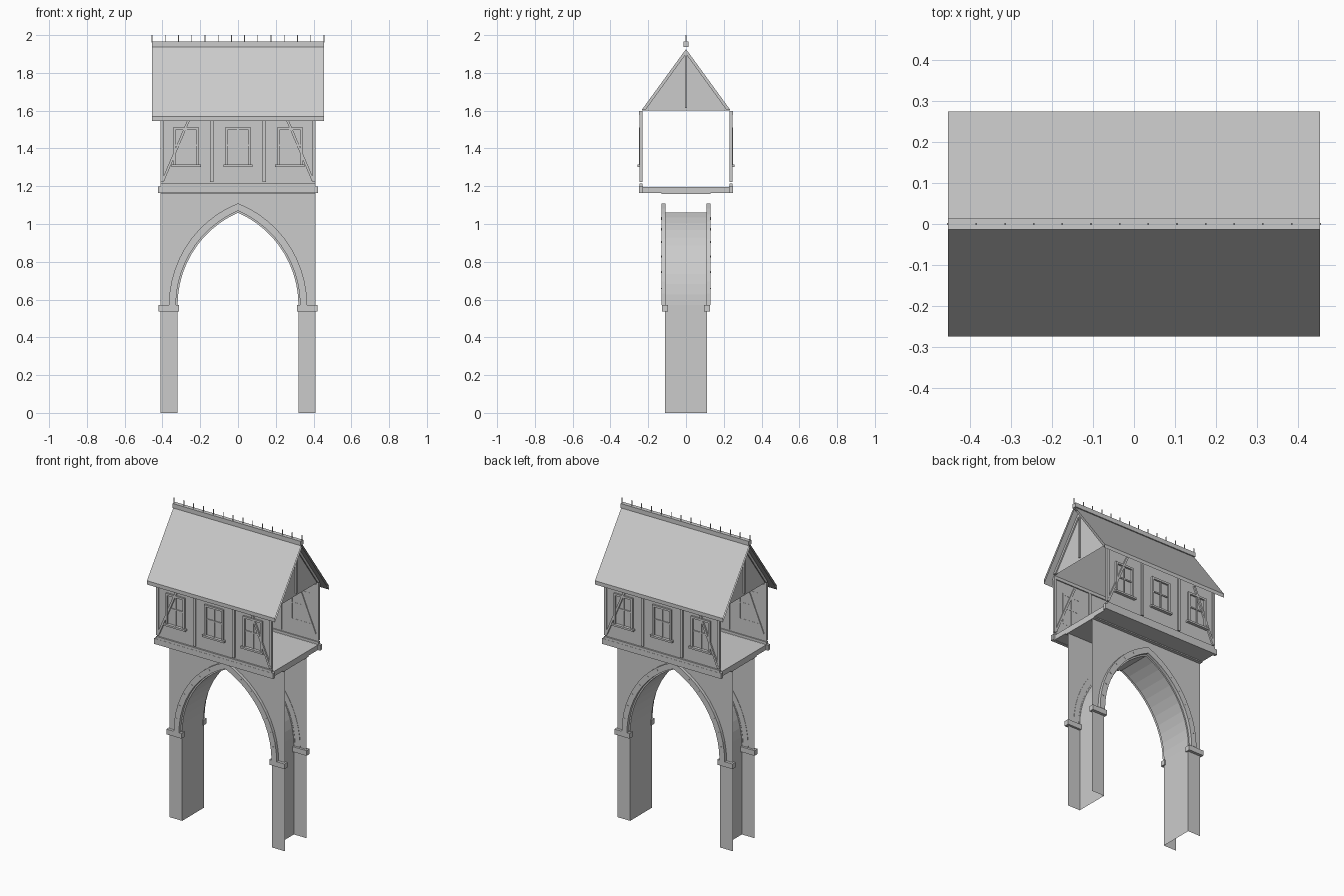
import bpy, bmesh, math
from math import sin, cos, acos, atan2, hypot, radians

if "Cube" in bpy.data.objects:
    bpy.data.objects.remove(bpy.data.objects["Cube"])


def mesh_obj(name, verts, faces):
    me = bpy.data.meshes.new(name)
    bm = bmesh.new()
    vs = [bm.verts.new(v) for v in verts]
    for f in faces:
        bm.faces.new([vs[i] for i in f])
    bm.normal_update()
    bm.to_mesh(me)
    bm.free()
    ob = bpy.data.objects.new(name, me)
    bpy.context.collection.objects.link(ob)
    return ob


def box(name, x0, x1, y0, y1, z0, z1):
    c = ((x0 + x1) / 2, (y0 + y1) / 2, (z0 + z1) / 2)
    h = (abs(x1 - x0) / 2, abs(y1 - y0) / 2, abs(z1 - z0) / 2)
    v = [(i * h[0], j * h[1], k * h[2]) for i in (-1, 1) for j in (-1, 1) for k in (-1, 1)]
    f = [(0, 1, 3, 2), (4, 6, 7, 5), (0, 4, 5, 1), (2, 3, 7, 6), (0, 2, 6, 4), (1, 5, 7, 3)]
    ob = mesh_obj(name, v, f)
    ob.location = c
    return ob


def sheet(name, prof, axis, a, b, closed=False):
    # open extrusion of a 2D profile along x or y
    n = len(prof)
    at = (lambda p, t: (t, p[0], p[1])) if axis == 'x' else (lambda p, t: (p[0], t, p[1]))
    v = [at(p, a) for p in prof] + [at(p, b) for p in prof]
    m = n if closed else n - 1
    return mesh_obj(name, v, [(i, (i + 1) % n, n + (i + 1) % n, n + i) for i in range(m)])


C, R, SPRING, SEG = 0.215, 0.535, 0.57, 11


def arch(r):
    # pointed arch, left springing to right springing
    top = acos(C / r)
    right = [(r * cos(top * i / SEG) - C, SPRING + r * sin(top * i / SEG)) for i in range(SEG + 1)]
    return [(-x, z) for x, z in right[:-1]] + right[::-1]


def beam(name, p, q, w, y0, y1):
    # bar between two points of the x-z plane
    L = hypot(q[0] - p[0], q[1] - p[1])
    ob = box(name, -L / 2, L / 2, y0, y1, -w / 2, w / 2)
    ob.location = ((p[0] + q[0]) / 2, (y0 + y1) / 2, (p[1] + q[1]) / 2)
    ob.rotation_euler[1] = -atan2(q[1] - p[1], q[0] - p[0])


# stone gate: two faces and the passage lining, ends left open
opening = [(-0.32, 0)] + arch(R) + [(0.32, 0)]
outline = opening + [(0.41, 0), (0.41, 1.165), (-0.41, 1.165), (-0.41, 0)]
sheet("arch_lining", opening, 'y', -0.11, 0.11)

for s, side in ((-1, "front"), (1, "back")):
    pts = [(x, s * 0.11, z) for x, z in outline]
    order = range(len(pts)) if s > 0 else range(len(pts) - 1, -1, -1)
    mesh_obj(side + "_gate_wall", pts, [tuple(order)])

    # moulded band round the arch
    inner, outer = arch(R + 0.009), arch(R + 0.046)
    n = len(inner)
    v = [(x, y, z) for y in (s * 0.108, s * 0.13) for ring in (inner, outer) for x, z in ring]
    f = []
    for i in range(n - 1):
        for a, b in ((2, 3), (0, 2), (1, 3)):
            f.append((a * n + i, a * n + i + 1, b * n + i + 1, b * n + i))
    f += [(0, n, 3 * n, 2 * n), (n - 1, 2 * n - 1, 4 * n - 1, 3 * n - 1)]
    mesh_obj(side + "_arch_band", v, f)

    for m in (-1, 1):
        # voussoir marks and imposts
        for k in range(1, 7):
            a = radians(9.1 * k)
            p, q = [(m * (r * cos(a) - C), SPRING + r * sin(a)) for r in (0.556, 0.57)]
            beam(side + "_arch_mark", p, q, 0.004, s * 0.112, s * 0.132)
        box(side + "_impost", m * 0.312, m * 0.42, s * 0.096, s * 0.128, 0.537, 0.57)

    # timber-framed wall of the room
    sheet(side + "_room_wall", [(-0.41, 1.2), (0.41, 1.2)], 'y', s * 0.235, s * 0.235).data.clear_geometry()
    me = bpy.data.objects[side + "_room_wall"].data
    me.from_pydata([(x, s * 0.237, z) for x, z in ((-.41, 1.2), (.41, 1.2), (.41, 1.6), (-.41, 1.6))],
                   [], [(0, 1, 2, 3) if s < 0 else (3, 2, 1, 0)])
    box(side + "_jetty_beam", -0.424, 0.424, s * 0.228, s * 0.248, 1.163, 1.198)
    box(side + "_bottom_rail", -0.41, 0.41, s * 0.23, s * 0.247, 1.198, 1.214)
    box(side + "_top_rail", -0.41, 0.41, s * 0.23, s * 0.249, 1.578, 1.598)
    for x in (-0.402, -0.139, 0.139, 0.402):
        box(side + "_post", x - 0.008, x + 0.008, s * 0.231, s * 0.246, 1.222, 1.58)
    for m in (-1, 1):
        beam(side + "_brace", (m * 0.397, 1.23), (m * 0.255, 1.565), 0.013, s * 0.231, s * 0.247)

    # windows
    for x in (-0.275, 0, 0.275):
        for m in (-1, 1):
            box(side + "_window_jamb", x + m * 0.055, x + m * 0.068, s * 0.236, s * 0.248, 1.315, 1.51)
        box(side + "_window_head", x - 0.068, x + 0.068, s * 0.236, s * 0.248, 1.497, 1.51)
        box(side + "_window_sill", x - 0.078, x + 0.078, s * 0.236, s * 0.256, 1.303, 1.315)
        box(side + "_window_mullion", x - 0.004, x + 0.004, s * 0.236, s * 0.243, 1.315, 1.497)
        box(side + "_window_bar", x - 0.055, x + 0.055, s * 0.236, s * 0.243, 1.412, 1.42)

# floor
box("floor", -0.41, 0.41, -0.24, 0.24, 1.165, 1.197)
box("floor_bearer", -0.41, 0.41, -0.13, 0.13, 1.158, 1.166)

# roof shell with open ends
sheet("roof", [(0, 1.945), (0.275, 1.57), (0.275, 1.546), (0, 1.926),
               (-0.275, 1.546), (-0.275, 1.57)], 'x', -0.455, 0.455, True)

# gables with rafters and king post
for s, side in ((-1, "left"), (1, "right")):
    g = [(s * 0.41, -0.235, 1.6), (s * 0.41, 0.235, 1.6), (s * 0.41, 0, 1.925)]
    mesh_obj(side + "_gable", g, [(0, 1, 2) if s > 0 else (2, 1, 0)])
    for m in (-1, 1):
        v = [(x, m * y, z) for x in (s * 0.405, s * 0.418)
             for y, z in ((0.235, 1.603), (0.215, 1.603), (0, 1.9), (0, 1.926))]
        mesh_obj(side + "_rafter", v, [(0, 1, 2, 3), (4, 5, 6, 7), (0, 1, 5, 4), (1, 2, 6, 5),
                                       (2, 3, 7, 6), (3, 0, 4, 7)])
    box(side + "_king_post", s * 0.405, s * 0.418, -0.005, 0.005, 1.615, 1.905)

# ridge cap and spikes
box("ridge_cap", -0.455, 0.455, -0.013, 0.013, 1.938, 1.966)
for i in range(14):
    x = -0.455 + 0.07 * i
    box("ridge_spike", x - 0.002, x + 0.002, -0.002, 0.002, 1.96, 2.0)
